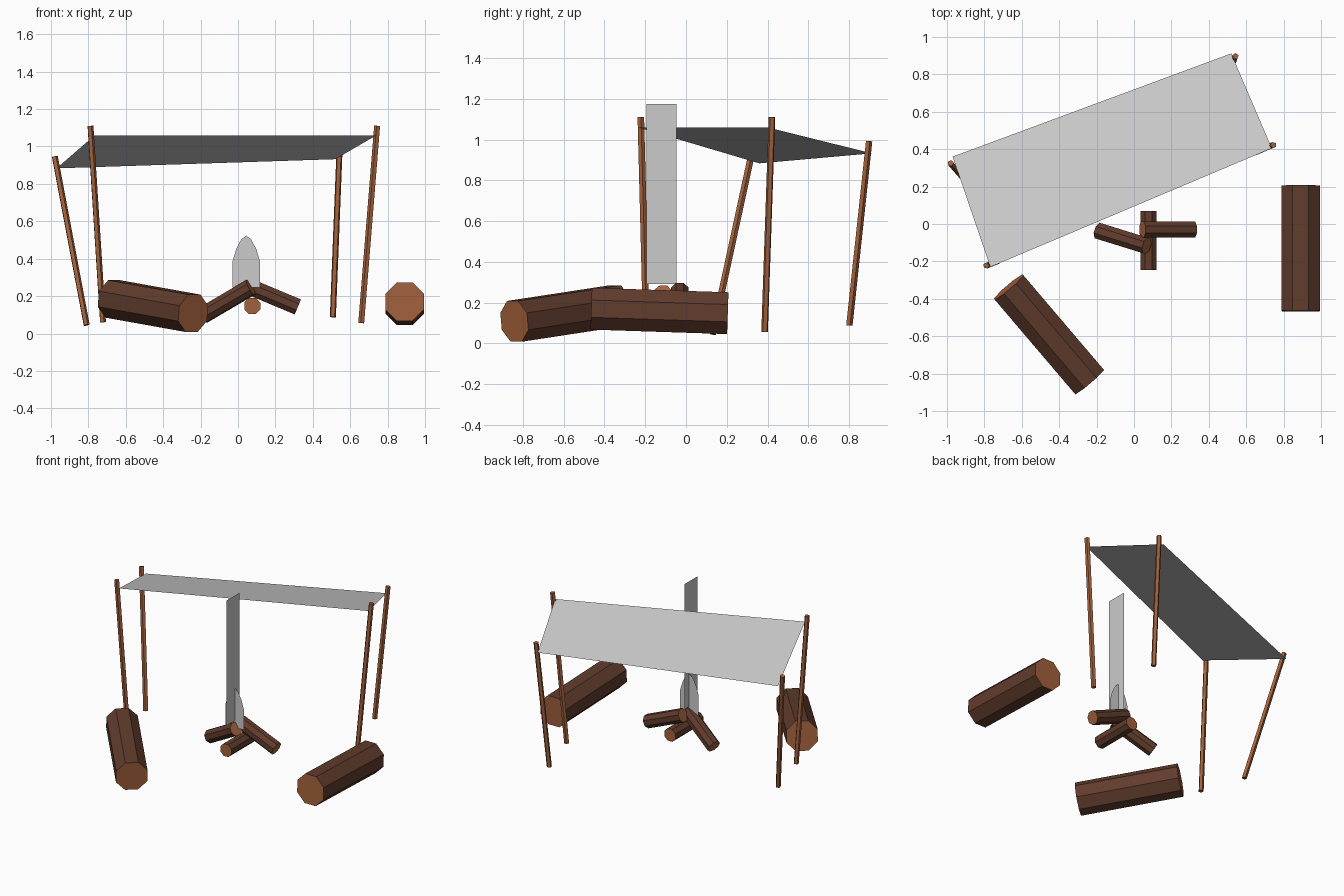
import bpy, math
from mathutils import Vector

if "Cube" in bpy.data.objects:
    bpy.data.objects.remove(bpy.data.objects["Cube"])


def material(name, colour):
    m = bpy.data.materials.new(name)
    m.diffuse_color = (*colour, 1)
    m.use_nodes = True
    m.node_tree.nodes["Principled BSDF"].inputs["Base Color"].default_value = m.diffuse_color
    return m


bark = material("bark", (0.12, 0.045, 0.026, 1)[:3])
cut_wood = material("cut_wood", (0.36, 0.12, 0.045))


def mesh_object(name, verts, faces):
    me = bpy.data.meshes.new(name)
    me.from_pydata(verts, [], faces)
    me.update()
    ob = bpy.data.objects.new(name, me)
    bpy.context.collection.objects.link(ob)
    return ob


def rod(name, start, end, radius, sides, side_mat, end_mat):
    """Flat-sided prism running between two points, with its own end colour."""
    a, b = Vector(start), Vector(end)
    axis = (b - a).normalized()
    side = axis.cross(Vector((0, 0, 1))).normalized()
    up = side.cross(axis)
    ring = []
    for i in range(sides):
        t = math.tau * (i + 0.5) / sides
        ring.append(radius * (math.cos(t) * side + math.sin(t) * up))
    verts = [a + r for r in ring] + [b + r for r in ring]
    n = sides
    faces = [(i, i + n, (i + 1) % n + n, (i + 1) % n) for i in range(n)]
    faces += [tuple(range(n)), tuple(range(2 * n - 1, n - 1, -1))]
    ob = mesh_object(name, verts, faces)
    ob.data.materials.append(side_mat)
    ob.data.materials.append(end_mat)
    for p in ob.data.polygons[n:]:
        p.material_index = 1
    return ob


# Leaning poles that hold the shelter cloth
poles = {
    "back_left_pole": ((-0.81, 0.13, 0.045), (-0.98, 0.325, 0.945)),
    "front_left_pole": ((-0.723, -0.195, 0.06), (-0.79, -0.222, 1.11)),
    "front_right_pole": ((0.66, 0.386, 0.056), (0.745, 0.422, 1.11)),
    "back_right_pole": ((0.507, 0.80, 0.088), (0.543, 0.897, 0.992)),
}
for name, (a, b) in poles.items():
    rod(name, a, b, 0.017, 5, cut_wood, cut_wood)

# Shelter cloth
mesh_object("canopy",
            [(-0.97, 0.36, 0.883), (-0.768, -0.23, 1.058),
             (0.737, 0.405, 1.058), (0.52, 0.912, 0.932)],
            [(0, 1, 2, 3)])

# Seat logs
rod("right_seat_log", (0.891, -0.465, 0.17), (0.891, 0.205, 0.148),
    0.111, 8, bark, cut_wood)
rod("left_seat_log", (-0.24, -0.842, 0.108), (-0.67, -0.337, 0.185),
    0.109, 8, bark, cut_wood)

# Firewood
firewood = [
    ((0.077, -0.245, 0.147), (0.077, 0.07, 0.147)),
    ((-0.19, -0.037, 0.096), (0.068, -0.117, 0.247)),
    ((0.32, -0.03, 0.142), (0.045, -0.03, 0.257)),
]
for i, (a, b) in enumerate(firewood):
    rod(f"firewood_{i + 1}", a, b, 0.047, 8, bark, cut_wood)

# Flame card, facing front
half = [(0.073, 0.245), (0.073, 0.387), (0.054, 0.45), (0.027, 0.503)]
outline = half + [(0, 0.523)] + [(-x, z) for x, z in reversed(half)]
mesh_object("flame", [(0.044 + x, -0.10, z) for x, z in outline],
            [tuple(reversed(range(len(outline))))][::-1])

# Smoke card, facing sideways
mesh_object("smoke",
            [(0.045, y, z) for y, z in
             ((-0.194, 0.292), (-0.047, 0.292), (-0.047, 1.175), (-0.194, 1.175))],
            [(0, 1, 2, 3)])
